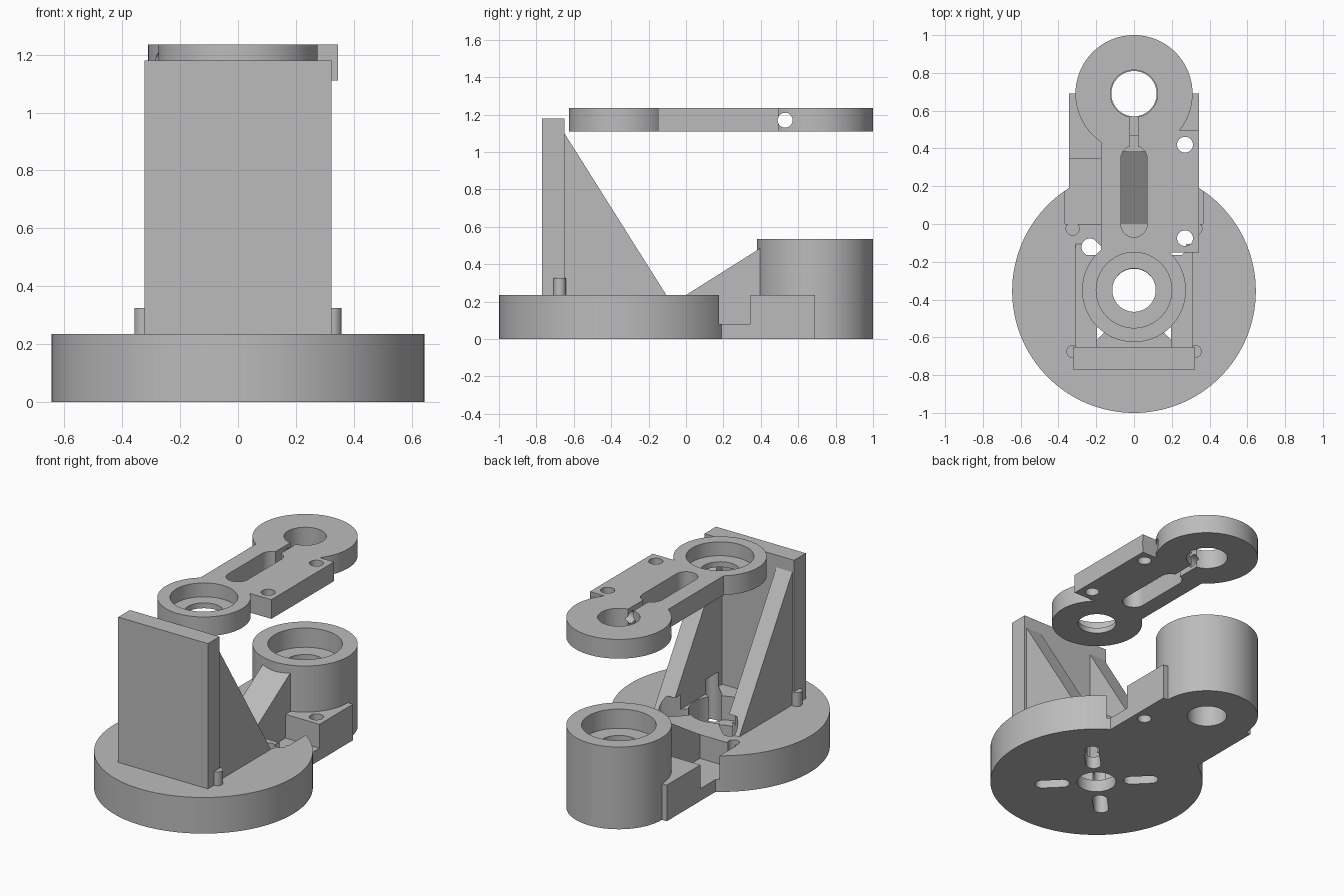
import bpy, bmesh, math
from mathutils import Vector, Matrix

if "Cube" in bpy.data.objects:
    bpy.data.objects.remove(bpy.data.objects["Cube"], do_unlink=True)

gray = bpy.data.materials.new("light_gray")
gray.use_nodes = True
COLOR = (0.5, 0.5, 0.5, 1)
gray.diffuse_color = COLOR
gray.node_tree.nodes["Principled BSDF"].inputs["Base Color"].default_value = COLOR

FRONT, REAR = -0.355, 0.69      # y of the two shaft axes
DECK, FLOOR = 0.235, 0.08       # base top and pocket floor
P0, P1 = 1.11, 1.235            # arm bottom and top


def make(name, bm):
    bmesh.ops.recalc_face_normals(bm, faces=bm.faces)
    me = bpy.data.meshes.new(name)
    bm.to_mesh(me)
    bm.free()
    me.materials.append(gray)
    ob = bpy.data.objects.new(name, me)
    bpy.context.scene.collection.objects.link(ob)
    return ob


def box(x0, x1, y0, y1, z0, z1, name="block"):
    bm = bmesh.new()
    lo, hi = Vector((x0, y0, z0)), Vector((x1, y1, z1))
    bmesh.ops.create_cube(bm, size=1, matrix=Matrix.Translation((lo + hi) / 2)
                          @ Matrix.Diagonal((hi - lo).to_4d()))
    return make(name, bm)


def cyl(x, y, r, z0, z1, name="round", seg=64):
    bm = bmesh.new()
    bmesh.ops.create_cone(bm, cap_ends=True, segments=seg, radius1=r, radius2=r, depth=z1 - z0,
                          matrix=Matrix.Translation((x, y, (z0 + z1) / 2)))
    return make(name, bm)


def wedge(x0, x1, profile, name="wedge"):
    # side profile in y and z, extruded along x
    bm = bmesh.new()
    face = bm.faces.new([bm.verts.new((x0, y, z)) for y, z in profile])
    ext = bmesh.ops.extrude_face_region(bm, geom=[face])["geom"]
    bmesh.ops.translate(bm, vec=(x1 - x0, 0, 0),
                        verts=[v for v in ext if isinstance(v, bmesh.types.BMVert)])
    return make(name, bm)


def combine(ob, tools, op):
    for tool in tools:
        mod = ob.modifiers.new("cut", "BOOLEAN")
        mod.operation, mod.object, mod.solver = op, tool, "EXACT"
        bpy.context.view_layer.update()
        dg = bpy.context.evaluated_depsgraph_get()
        me = bpy.data.meshes.new_from_object(ob.evaluated_get(dg))
        ob.modifiers.clear()
        ob.data = me
        bpy.data.objects.remove(tool, do_unlink=True)


def screw_slots(z1):
    # diagonal motor screw slots
    out = []
    for a in (45, 135, 225, 315):
        bm = bmesh.new()
        bmesh.ops.create_cone(bm, cap_ends=True, segments=32, radius1=0.045, radius2=0.045, depth=z1 + 0.1)
        for v in bm.verts:
            v.co.x += 0.33 if v.co.x > 0.001 else 0.21
        bmesh.ops.rotate(bm, verts=bm.verts, matrix=Matrix.Rotation(math.radians(a), 3, "Z"))
        bmesh.ops.translate(bm, verts=bm.verts, vec=(0, FRONT, z1 / 2 - 0.05))
        out.append(make("slot_cutter", bm))
    return out


# Base: disc, neck, tall bearing housing and sloped rib
base = cyl(0, FRONT, 0.645, 0, DECK, "base", 128)
combine(base, [box(-0.345, 0.345, -0.2, REAR, 0, DECK),
               cyl(0, REAR, 0.31, 0, 0.535, seg=96)], "UNION")

# Side pockets with relieved corners, bores and screw holes
cuts = []
for s in (-1, 1):
    x0, x1 = sorted((s * 0.1, s * 0.365))
    cuts.append(box(x0, x1, 0, 0.345, FLOOR, 0.4))
    cuts.append(cyl(s * 0.325, -0.025, 0.035, FLOOR, 0.4, seg=32))
cuts += [cyl(0, FRONT, 0.19, FLOOR, 0.4),
         cyl(0, FRONT, 0.118, -0.1, 0.4),
         cyl(0, REAR, 0.22, 0.41, 0.7),
         cyl(0, REAR, 0.12, -0.1, 0.7),
         cyl(0.27, 0.42, 0.042, -0.1, 0.26, seg=32),
         cyl(0.27, -0.075, 0.044, -0.1, 0.4, seg=32)]
combine(base, cuts + screw_slots(0.4), "DIFFERENCE")

rib = wedge(-0.1, 0.1, [(0.0, DECK), (0.42, 0.50), (0.42, 0.1), (0.0, 0.1)], "sloped_rib")

# Upright wall with gussets and corner posts
wall = box(-0.323, 0.323, -0.77, -0.65, 0.2, 1.18, "upright_wall")
parts = [base, rib, wall]
for s, side in ((-1, "right"), (1, "left")):
    x0, x1 = sorted((s * 0.195, s * 0.31))
    gusset = wedge(x0, x1, [(-0.66, 0.2), (-0.105, 0.2), (-0.105, DECK), (-0.65, 1.1), (-0.66, 1.1)],
                   side + "_gusset")
    combine(gusset, screw_slots(0.33), "DIFFERENCE")
    post = cyl(s * 0.325, -0.675, 0.033, 0.2, 0.325, side + "_corner_post", 32)
    parts += [gusset, post]

# Floating clamp arm
arm = box(-0.175, 0.345, -0.15, 0.495, P0, P1, "clamp_arm")
combine(arm, [cyl(0, REAR, 0.31, P0, P1, seg=96),
              cyl(0, -0.35, 0.275, P0, P1, seg=96)], "UNION")
screw = cyl(0, 0, 0.04, -0.6, 0.6, seg=32)
screw.matrix_world = Matrix.Translation((0, 0.53, 1.17)) @ Matrix.Rotation(math.pi / 2, 4, "Y")
combine(arm, [cyl(0, REAR, 0.125, 1, 1.4),
              cyl(0, -0.35, 0.2, P0 + 0.035, 1.4),
              cyl(0, -0.35, 0.115, 1, 1.4),
              box(-0.07, 0.07, 0, 0.345, 1, 1.4),
              cyl(0, 0, 0.07, 1, 1.4),
              cyl(0, 0.345, 0.07, 1, 1.4),
              box(-0.02, 0.02, 0.3, 0.62, 1, 1.4),
              cyl(0.27, 0.42, 0.042, 1, 1.4, seg=32),
              cyl(0.27, -0.075, 0.042, 1, 1.4, seg=32),
              screw], "DIFFERENCE")
parts.append(arm)

# Smooth the round walls and keep edges sharp
bpy.ops.object.select_all(action="DESELECT")
for ob in parts:
    ob.select_set(True)
bpy.context.view_layer.objects.active = base
bpy.ops.object.shade_smooth_by_angle(angle=math.radians(30))
